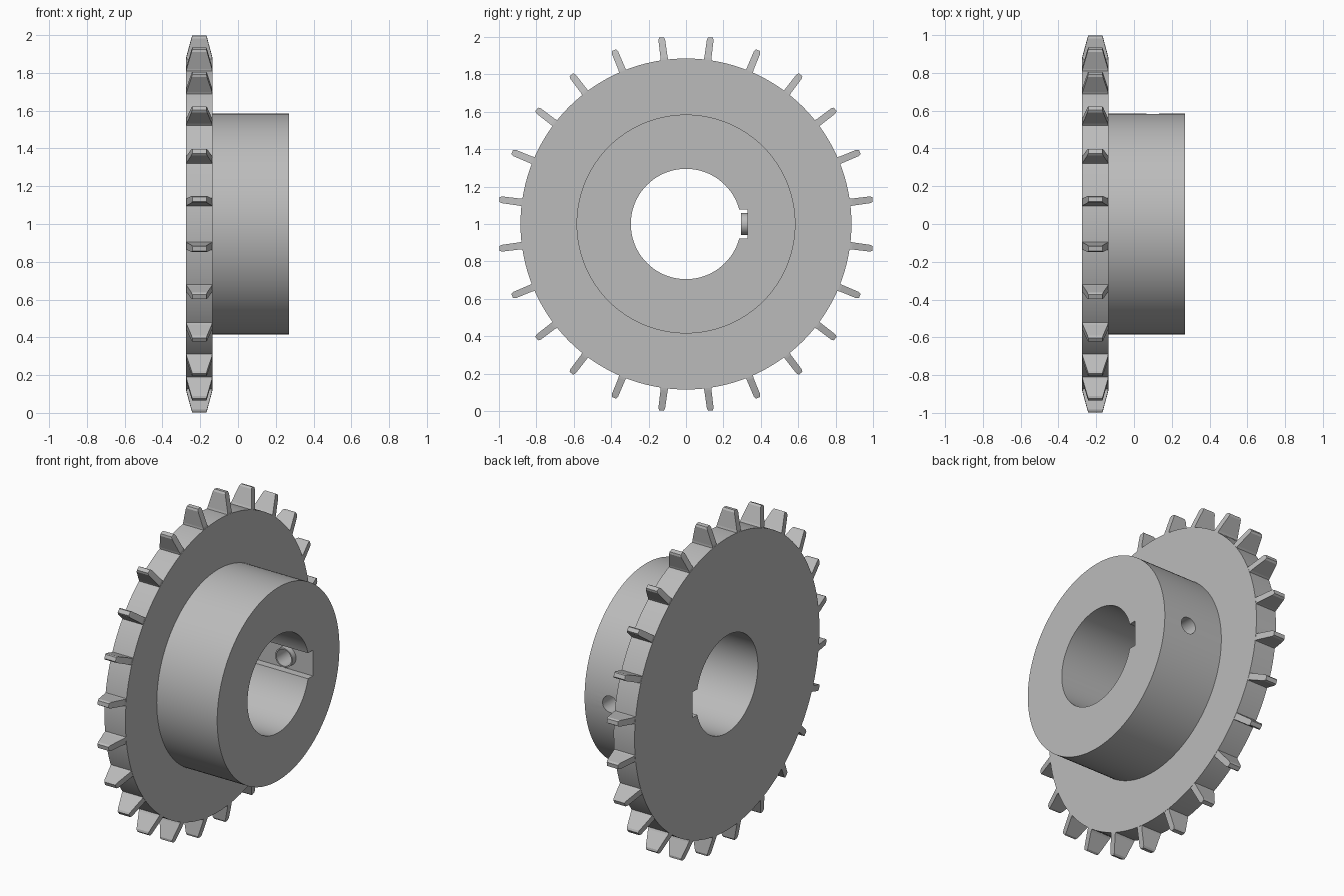
import bpy, bmesh, math
from mathutils import Matrix, Vector

if "Cube" in bpy.data.objects:
    bpy.data.objects.remove(bpy.data.objects["Cube"], do_unlink=True)

steel = bpy.data.materials.new("grey steel")
steel.use_nodes = True
GREY = (0.5, 0.5, 0.5, 1)
steel.diffuse_color = GREY
steel.node_tree.nodes["Principled BSDF"].inputs["Base Color"].default_value = GREY

# Main dimensions
CENTRE = Vector((0, 0, 1))
BACK, STEP, FACE = -0.275, -0.135, 0.27
BORE, HUB, ROOT, TIP = 0.295, 0.585, 0.885, 1.006
TEETH = 24
SCREW_X = 0.1


def make_object(name, bm):
    bmesh.ops.recalc_face_normals(bm, faces=bm.faces)
    mesh = bpy.data.meshes.new(name)
    bm.to_mesh(mesh)
    bm.free()
    mesh.materials.append(steel)
    obj = bpy.data.objects.new(name, mesh)
    bpy.context.collection.objects.link(obj)
    return obj


def lathe(name, profile, axis, origin, steps):
    """Turn a closed profile of (along, radius) points around an axis."""
    bm = bmesh.new()
    side = Vector((0, 0, 1))
    verts = [bm.verts.new(origin + axis * a + side * r) for a, r in profile]
    edges = [bm.edges.new((v, verts[i - 1])) for i, v in enumerate(verts)]
    bmesh.ops.spin(bm, geom=verts + edges, cent=origin, axis=axis,
                   angle=math.tau, steps=steps, use_merge=True)
    bmesh.ops.remove_doubles(bm, verts=bm.verts, dist=1e-5)
    return make_object(name, bm)


def smooth(obj):
    bpy.ops.object.select_all(action='DESELECT')
    obj.select_set(True)
    bpy.context.view_layer.objects.active = obj
    bpy.ops.object.shade_smooth_by_angle(angle=math.radians(30))


def cut(obj, cutter):
    cutter.hide_render = True
    mod = obj.modifiers.new("cut", 'BOOLEAN')
    mod.operation, mod.solver, mod.object = 'DIFFERENCE', 'EXACT', cutter
    bpy.context.view_layer.objects.active = obj
    bpy.ops.object.modifier_apply(modifier=mod.name)
    bpy.data.objects.remove(cutter, do_unlink=True)


# Plate and hub turned as one body
body = lathe("plate_and_hub",
             [(BACK, BORE), (BACK, ROOT), (STEP, ROOT),
              (STEP, HUB), (FACE, HUB), (FACE, BORE)],
             Vector((1, 0, 0)), CENTRE, 128)

# Keyway along the bore
bm = bmesh.new()
bmesh.ops.create_cube(bm, size=1, matrix=Matrix.Translation((0, 0.265, 1))
                      @ Matrix.Diagonal((1, 0.13, 0.155, 1)))
cut(body, make_object("keyway_cutter", bm))

# Set screw hole through the hub wall
bm = bmesh.new()
bmesh.ops.create_cone(bm, cap_ends=True, segments=40, radius1=0.05,
                      radius2=0.05, depth=0.5,
                      matrix=Matrix.Translation((SCREW_X, 0.45, 1))
                      @ Matrix.Rotation(math.pi / 2, 4, 'X'))
cut(body, make_object("screw_hole_cutter", bm))
smooth(body)

# Sleeve of the screw hole standing in the keyway
sleeve = lathe("screw_sleeve",
               [(0.295, 0.05), (0.295, 0.058), (0.335, 0.058), (0.335, 0.05)],
               Vector((0, 1, 0)), Vector((SCREW_X, 0, 1)), 40)
smooth(sleeve)

# Ring of tapered teeth: rows of (radius, half width, half thickness)
rows = [(ROOT - 0.01, 0.07, 0.022), (ROOT + 0.012, 0.067, 0.019),
        (TIP - 0.012, 0.041, 0.018), (TIP, 0.037, 0.012)]
middle = (BACK + STEP) / 2
bm = bmesh.new()
for i in range(TEETH):
    turn = Matrix.Rotation((i + 0.5) * math.tau / TEETH, 4, 'X')
    rings = []
    for r, w, t in rows:
        corners = [(-w, -t), (w, -t), (w, t), (-w, t)]
        rings.append([bm.verts.new(CENTRE + turn @ Vector((middle + x, y, r)))
                      for x, y in corners])
    for low, high in zip(rings, rings[1:]):
        for k in range(4):
            bm.faces.new((low[k - 1], low[k], high[k], high[k - 1]))
    bm.faces.new(rings[0])
    bm.faces.new(rings[-1])
make_object("teeth", bm)
